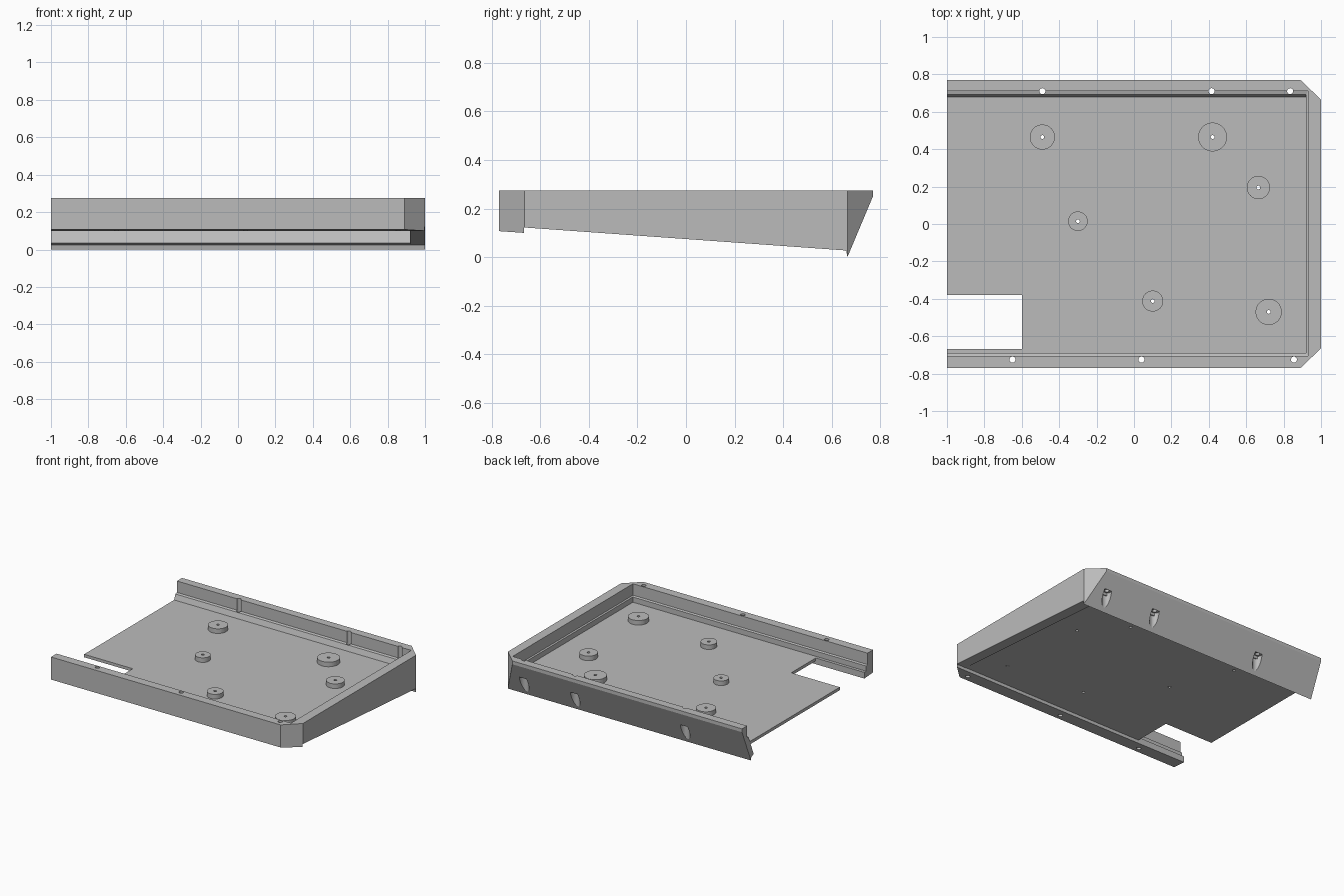
import bpy, bmesh, math
from mathutils import Vector

if "Cube" in bpy.data.objects:
    bpy.data.objects.remove(bpy.data.objects["Cube"])

grey = bpy.data.materials.new("light_grey")
grey.diffuse_color = (0.5, 0.5, 0.5, 1)
grey.use_nodes = True
grey.node_tree.nodes["Principled BSDF"].inputs["Base Color"].default_value = grey.diffuse_color


def finish(name, bm):
    bmesh.ops.recalc_face_normals(bm, faces=bm.faces)
    me = bpy.data.meshes.new(name)
    bm.to_mesh(me)
    bm.free()
    me.materials.append(grey)
    ob = bpy.data.objects.new(name, me)
    bpy.context.collection.objects.link(ob)
    return ob


def extrude(points, move):
    """Closed 3D outline pushed along a vector."""
    bm = bmesh.new()
    face = bm.faces.new([bm.verts.new(p) for p in points])
    new = bmesh.ops.extrude_face_region(bm, geom=[face])["geom"]
    bmesh.ops.translate(bm, vec=move, verts=[v for v in new if isinstance(v, bmesh.types.BMVert)])
    return bm


def trim(bm, co, normal):
    """Cut away everything on the normal side and cap it."""
    geom = bm.verts[:] + bm.edges[:] + bm.faces[:]
    bmesh.ops.bisect_plane(bm, geom=geom, plane_co=co, plane_no=Vector(normal).normalized(), clear_outer=True)
    bmesh.ops.holes_fill(bm, edges=[e for e in bm.edges if e.is_boundary])


def drill(ob, holes):
    """Drill vertical holes given as (x, y, radius, z0, z1)."""
    for x, y, r, z0, z1 in holes:
        bm = bmesh.new()
        bmesh.ops.create_cone(bm, cap_ends=True, segments=32, radius1=r, radius2=r, depth=z1 - z0)
        bmesh.ops.translate(bm, vec=(x, y, (z0 + z1) / 2), verts=bm.verts)
        cutter = finish("cutter", bm)
        cutter.hide_render = True
        mod = ob.modifiers.new("hole", 'BOOLEAN')
        mod.object, mod.operation, mod.solver = cutter, 'DIFFERENCE', 'EXACT'
        dg = bpy.context.evaluated_depsgraph_get()
        me = bpy.data.meshes.new_from_object(ob.evaluated_get(dg))
        ob.modifiers.clear()
        ob.data = me
        bpy.data.objects.remove(cutter)


CHAMFER = 0.11, 0.105
FLOOR_Z0, FLOOR_Z1, BOSS_Z = 0.124, 0.146, 0.18

# back wall: leaning outer face, ledge inside, thin lip at the foot
back_profile = [(.71, .275), (.77, .275), (.77, .25), (.665, 0), (.66, .025), (.632, .035),
                (.678, .146), (.692, .185), (.71, .19)]
bm = extrude([(-1, y, z) for y, z in back_profile], (2, 0, 0))
trim(bm, (1, .665, 0), (CHAMFER[1], CHAMFER[0], 0))
back = finish("back_wall", bm)
back_holes = []
for x in (-.49, .415, .835):
    back_holes += [(x, .71, .033, -.1, .145), (x, .71, .016, .1, .4)]
drill(back, back_holes)

# front wall: upright outer face with stepped inside
front_profile = [(-.77, .275), (-.705, .275), (-.705, .19), (-.69, .185), (-.69, .146),
                 (-.668, .146), (-.668, .1), (-.77, .107)]
bm = extrude([(-1, y, z) for y, z in front_profile], (2, 0, 0))
trim(bm, (1, -.665, 0), (CHAMFER[1], -CHAMFER[0], 0))
front = finish("front_wall", bm)
drill(front, [(x, -.725, .016, 0, .4) for x in (-.65, .04, .855)])

# right wall: wedge whose lower edge drops towards the back
right_profile = [(.93, .275), (1, .275), (1, 0), (.92, 0), (.92, .185), (.93, .19)]
bm = extrude([(x, -.72, z) for x, z in right_profile], (0, 1.44, 0))
trim(bm, (1, .665, 0), (CHAMFER[1], CHAMFER[0], 0))
trim(bm, (1, -.665, 0), (CHAMFER[1], -CHAMFER[0], 0))
trim(bm, (0, .665, 0), (0, .25, -.105))
trim(bm, (0, .665, .027), (0, -.095, -1.33))
finish("right_wall", bm)

# floor plate with the notch at the front left
outline = [(-1, .685), (.95, .685), (.95, -.68), (-.6, -.68), (-.6, -.38), (-1, -.38)]
floor = finish("floor", extrude([(x, y, FLOOR_Z0) for x, y in outline], (0, 0, FLOOR_Z1 - FLOOR_Z0)))

# round standoffs with pilot holes through the floor
standoffs = [(-.49, .465, .067), (.42, .465, .077), (.665, .195, .062),
             (-.3, .015, .052), (.1, -.412, .056), (.72, -.47, .07)]
drill(floor, [(x, y, .01, 0, .4) for x, y, r in standoffs])
for i, (x, y, r) in enumerate(standoffs):
    bm = bmesh.new()
    bmesh.ops.create_cone(bm, cap_ends=True, segments=48, radius1=r, radius2=r, depth=BOSS_Z - FLOOR_Z1 + .002)
    bmesh.ops.translate(bm, vec=(x, y, (BOSS_Z + FLOOR_Z1 - .002) / 2), verts=bm.verts)
    boss = finish(f"standoff_{i + 1}", bm)
    drill(boss, [(x, y, .01, 0, .4)])
